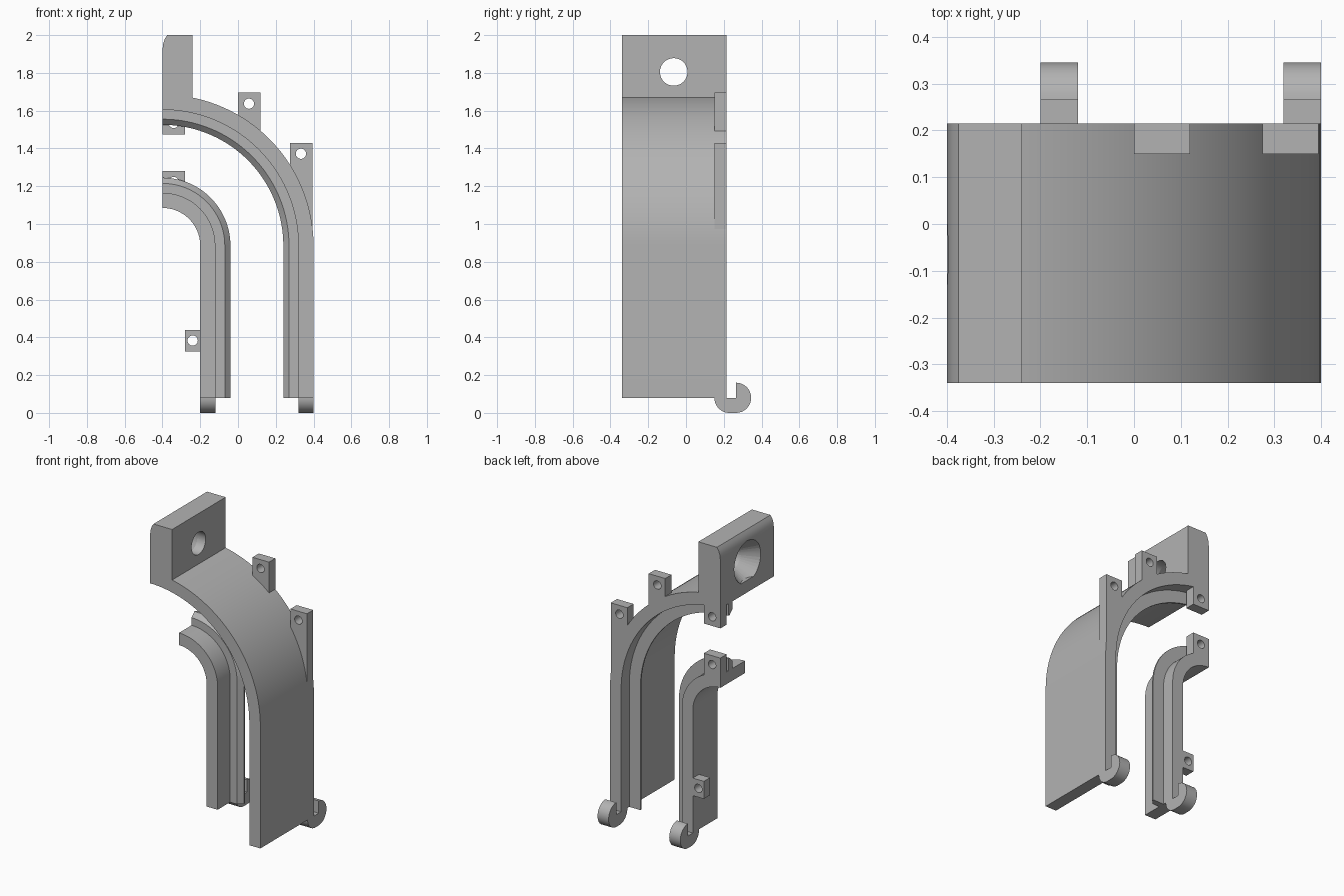
import bpy, bmesh
from math import sin, cos, pi, radians
from mathutils import Matrix, Vector

if "Cube" in bpy.data.objects:
    bpy.data.objects.remove(bpy.data.objects["Cube"])

grey = bpy.data.materials.new("plain grey")
grey.use_nodes = True
grey.diffuse_color = (0.45, 0.45, 0.45, 1)
grey.node_tree.nodes["Principled BSDF"].inputs["Base Color"].default_value = grey.diffuse_color

CX, CZ = -0.4, 0.885        # centre of both arches
FOOT = 0.08                 # lower end of the straight legs
FRONT, MID, BACK = -0.34, -0.04, 0.215
TAB = (0.15, BACK)          # depth range of the screw tabs


def finish(name, bm):
    bmesh.ops.recalc_face_normals(bm, faces=bm.faces)
    mesh = bpy.data.meshes.new(name)
    bm.to_mesh(mesh)
    bm.free()
    mesh.materials.append(grey)
    ob = bpy.data.objects.new(name, mesh)
    bpy.context.collection.objects.link(ob)
    return ob


def activate(ob):
    bpy.ops.object.select_all(action='DESELECT')
    ob.select_set(True)
    bpy.context.view_layer.objects.active = ob


def smooth(ob):
    activate(ob)
    bpy.ops.object.shade_smooth_by_angle(angle=radians(30))


def sweep(name, section, steps=40):
    """Carry a (radius, y) section up a straight leg and round a quarter arch."""
    bm = bmesh.new()
    rings = [[bm.verts.new((CX + r, y, FOOT)) for r, y in section]]
    for i in range(steps + 1):
        a = pi / 2 * i / steps
        rings.append([bm.verts.new((CX + r * cos(a), y, CZ + r * sin(a))) for r, y in section])
    n = len(section)
    for lo, hi in zip(rings, rings[1:]):
        for k in range(n):
            bm.faces.new((lo[k], lo[(k + 1) % n], hi[(k + 1) % n], hi[k]))
    bm.faces.new(rings[0])
    bm.faces.new(rings[-1])
    smooth(finish(name, bm))


def prism(name, outline, axis, lo, hi):
    """Extrude an outline: (x, z) along y, or (y, z) along x."""
    bm = bmesh.new()
    place = (lambda u, v: (u, lo, v)) if axis == 'y' else (lambda u, v: (lo, u, v))
    face = bm.faces.new([bm.verts.new(place(u, v)) for u, v in outline])
    new = bmesh.ops.extrude_face_region(bm, geom=[face])["geom"]
    move = Vector((0, hi - lo, 0)) if axis == 'y' else Vector((hi - lo, 0, 0))
    bmesh.ops.translate(bm, vec=move, verts=[g for g in new if isinstance(g, bmesh.types.BMVert)])
    return finish(name, bm)


def drill(ob, centre, axis, r1, r2, depth):
    """Cut a round or tapered hole through a part."""
    bm = bmesh.new()
    turn = Matrix.Rotation(pi / 2, 4, 'X' if axis == 'y' else 'Y')
    bmesh.ops.create_cone(bm, cap_ends=True, segments=40, radius1=r1, radius2=r2, depth=depth,
                          matrix=Matrix.Translation(centre) @ turn)
    cutter = finish("hole_cutter", bm)
    cutter.hide_render = True
    mod = ob.modifiers.new("hole", 'BOOLEAN')
    mod.operation, mod.solver, mod.object = 'DIFFERENCE', 'EXACT', cutter
    activate(ob)
    bpy.ops.object.modifier_apply(modifier=mod.name)
    bpy.data.objects.remove(cutter)
    smooth(ob)


def arc(cu, cv, r, a0, a1, n=16):
    return [(cu + r * cos(radians(a0 + (a1 - a0) * i / n)),
             cv + r * sin(radians(a0 + (a1 - a0) * i / n))) for i in range(n + 1)]


# Curved walls and their bevelled inner ribs
def wall(name, r0, r1, front):
    sweep(name, [(r0, front), (r1, front), (r1, BACK), (r0, BACK)])


def rib(name, root, shoulder, tip):
    sweep(name, [(root, 0.09), (shoulder, 0.09), (tip, 0.12), (tip, 0.13), (root, 0.13)])


wall("outer_wall", 0.72, 0.80, FRONT)
rib("outer_rib", 0.73, 0.67, 0.64)
wall("inner_wall", 0.20, 0.28, MID)
rib("inner_rib", 0.27, 0.33, 0.36)

# Mounting block with rounded corner and countersunk hole
block = prism("mounting_block",
              [(-0.24, 1.62), (-0.24, 2.0), (-0.375, 2.0), (-0.388, 1.98),
               (-0.396, 1.955), (-0.4, 1.92), (-0.4, 1.62)], 'y', FRONT, BACK)
drill(block, (-0.3, -0.065, 1.805), 'x', 0.073, 0.073, 0.4)
drill(block, (-0.36, -0.065, 1.805), 'x', 0.15, 0.073, 0.12)

# Screw tabs: name, outline, hole centre
tabs = [
    ("upper_tab", [(0, 1.695), (0.12, 1.695), (0.12, 1.44), (0, 1.53)], (0.058, 1.637)),
    ("side_tab", [(0.275, 1.43), (0.395, 1.43), (0.395, 0.95), (0.36, 1.0), (0.275, 1.2)], (0.333, 1.372)),
    ("arch_end_tab", [(-0.4, 1.475), (-0.28, 1.475), (-0.28, 1.64), (-0.4, 1.64)], (-0.34, 1.535)),
    ("inner_end_tab", [(-0.4, 1.12), (-0.28, 1.12), (-0.28, 1.28), (-0.4, 1.28)], (-0.34, 1.222)),
    ("inner_leg_tab", [(-0.28, 0.325), (-0.19, 0.325), (-0.19, 0.44), (-0.28, 0.44)], (-0.24, 0.383)),
]
for name, outline, (hx, hz) in tabs:
    tab = prism(name, outline, 'y', *TAB)
    drill(tab, (hx, 0.18, hz), 'y', 0.027, 0.027, 0.3)

# Hooks at the feet
hook = (arc(0.23, 0.08, 0.08, 180, 270) + arc(0.265, 0.08, 0.08, -90, 90)
        + [(0.265, FOOT), (BACK, FOOT)])
for name, x0, x1 in (("outer_hook", 0.32, 0.40), ("inner_hook", -0.20, -0.12)):
    smooth(prism(name, hook, 'x', x0, x1))
